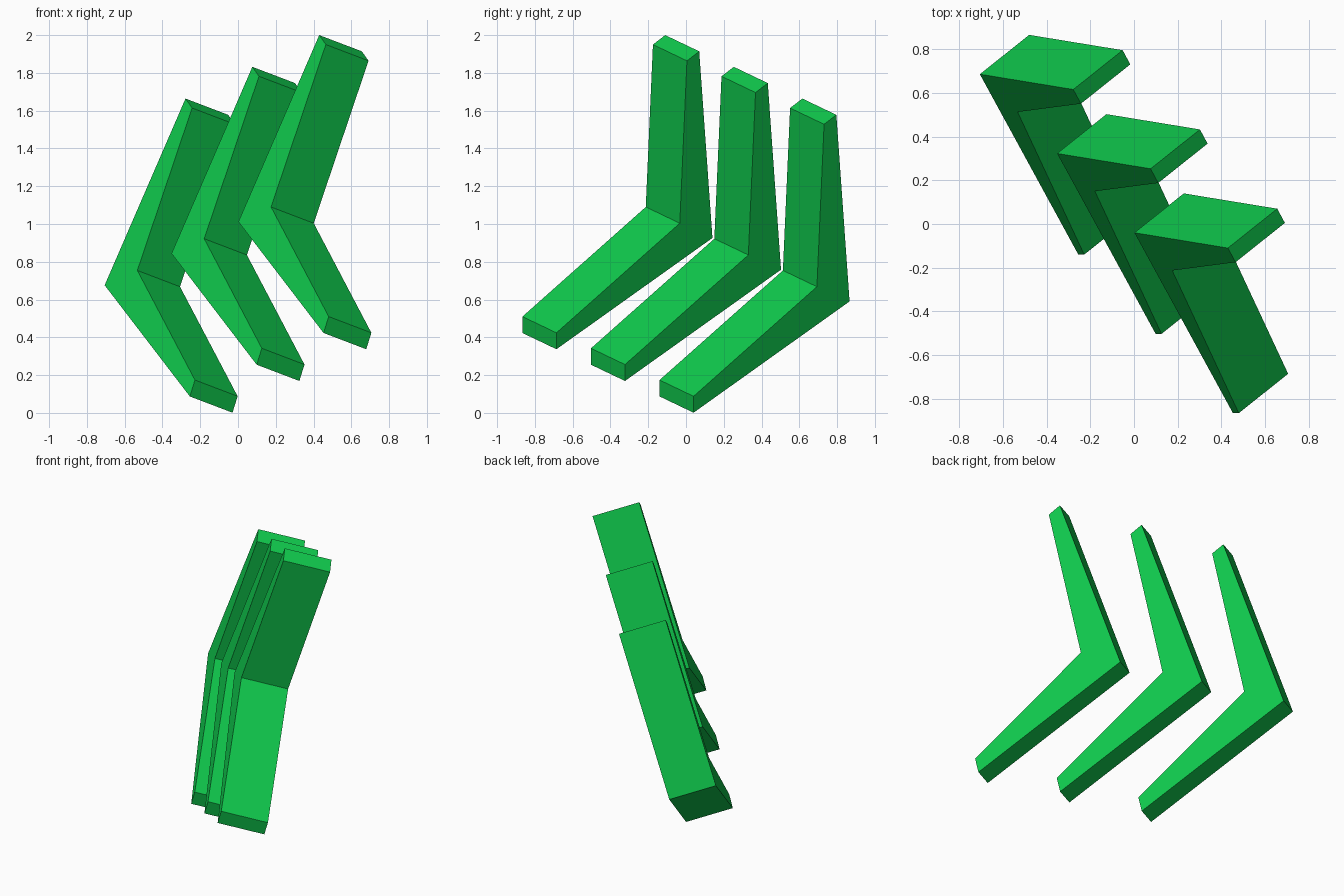
import bpy, bmesh
from mathutils import Vector

if "Cube" in bpy.data.objects:
    bpy.data.objects.remove(bpy.data.objects["Cube"])

green = bpy.data.materials.new("bright_green")
green.diffuse_color = (0.005, 0.59, 0.074, 1)
green.use_nodes = True
green.node_tree.nodes["Principled BSDF"].inputs["Base Color"].default_value = green.diffuse_color

# Side profile of the middle chevron, lying in a tilted plane
PROFILE = [(0.43, -0.11, 2.0), (0.465, -0.175, 1.95), (0.175, -0.213, 1.09),
           (0.48, -0.866, 0.51), (0.453, -0.866, 0.423), (0.002, -0.04, 1.012)]
WIDTH = Vector((0.226, 0.18, -0.086))    # extrusion across the bar
STEP = Vector((-0.354, 0.363, -0.168))   # offset to the next chevron


def chevron(name, offset):
    bm = bmesh.new()
    face = bm.faces.new([bm.verts.new(Vector(p) + offset) for p in PROFILE])
    ext = bmesh.ops.extrude_face_region(bm, geom=[face], use_keep_orig=True)
    verts = [v for v in ext["geom"] if isinstance(v, bmesh.types.BMVert)]
    bmesh.ops.translate(bm, verts=verts, vec=WIDTH)
    bmesh.ops.recalc_face_normals(bm, faces=bm.faces)
    mesh = bpy.data.meshes.new(name)
    bm.to_mesh(mesh)
    bm.free()
    mesh.materials.append(green)
    bpy.context.collection.objects.link(bpy.data.objects.new(name, mesh))


# Three identical arrows in a row
for i, name in enumerate(("front_chevron", "middle_chevron", "back_chevron")):
    chevron(name, STEP * i)
